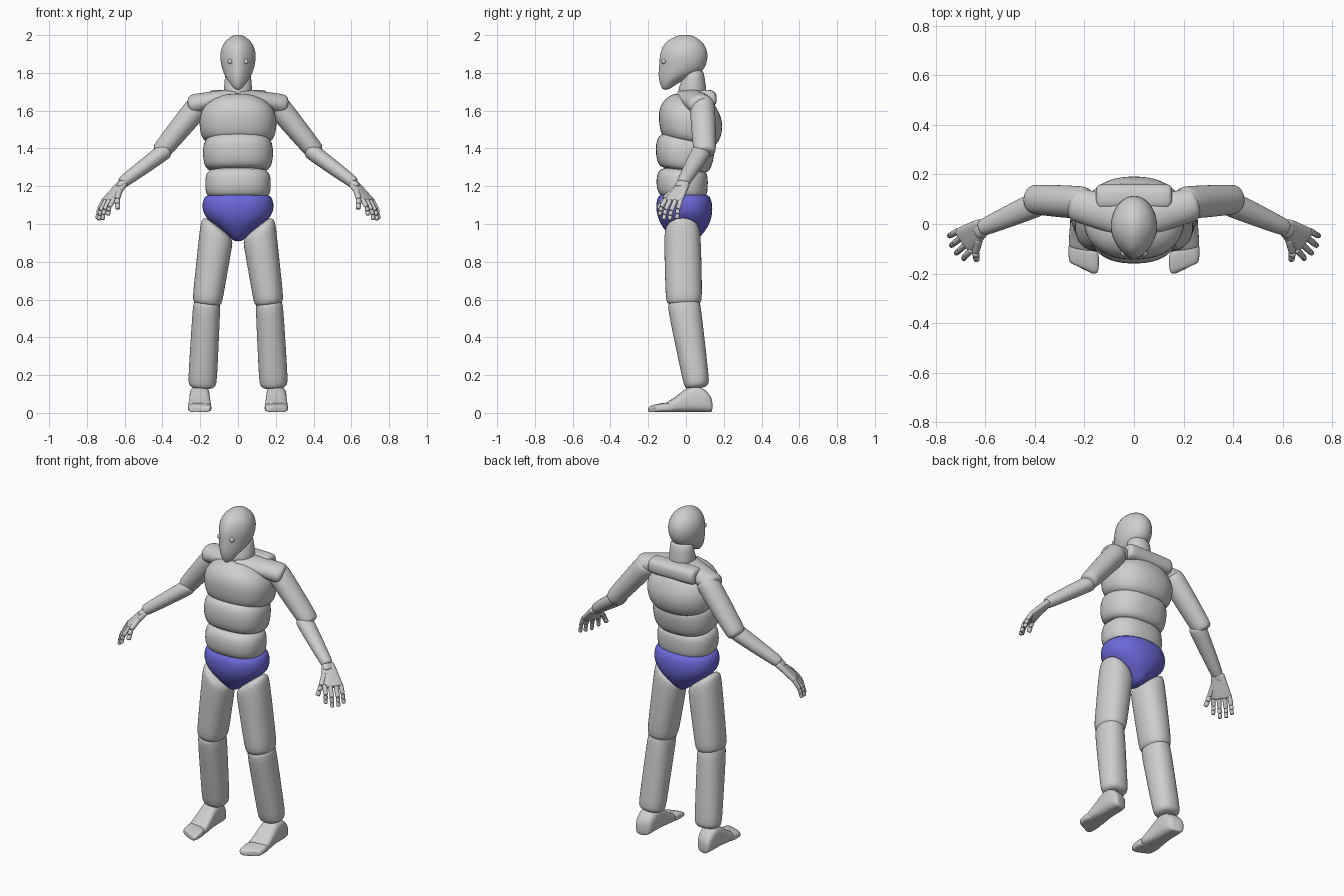
import bpy, bmesh, math
from mathutils import Vector as Vec

if "Cube" in bpy.data.objects:
    bpy.data.objects.remove(bpy.data.objects["Cube"])


def material(name, rgb):
    m = bpy.data.materials.new(name)
    m.use_nodes = True
    m.diffuse_color = (*rgb, 1)
    m.node_tree.nodes["Principled BSDF"].inputs["Base Color"].default_value = (*rgb, 1)
    return m


GREY = material("light_grey", (0.62, 0.62, 0.62))
BLUE = material("violet_blue", (0.15, 0.14, 0.70))


def loft(name, rings, mat=GREY, power=2, beak=0, segs=28):
    """Skin a closed tube over rings of (centre, side vector, depth vector)."""
    bm = bmesh.new()
    loops = []
    for c, u, v in rings:
        loop = []
        for i in range(segs):
            a = math.tau * i / segs
            x, y = (math.copysign(abs(k) ** (2 / power), k) for k in (math.cos(a), math.sin(a)))
            if y < 0:
                x *= 1 - beak * y * y
            loop.append(bm.verts.new(Vec(c) + Vec(u) * x + Vec(v) * y))
        loops.append(loop)
    for p, q in zip(loops, loops[1:]):
        for i in range(segs):
            j = (i + 1) % segs
            bm.faces.new((p[i], p[j], q[j], q[i]))
    bm.faces.new(loops[0])
    bm.faces.new(loops[-1])
    bmesh.ops.recalc_face_normals(bm, faces=bm.faces)
    for f in bm.faces:
        f.smooth = True
    me = bpy.data.meshes.new(name)
    bm.to_mesh(me)
    bm.free()
    me.materials.append(mat)
    ob = bpy.data.objects.new(name, me)
    bpy.context.collection.objects.link(ob)
    ob.modifiers.new("smooth", "SUBSURF").levels = 1
    ob.modifiers["smooth"].render_levels = 1
    return ob


def stack(name, rows, tilt=0, **kw):
    """Loft over level sections of (z, half width, front y, back y)."""
    rings = []
    for z, w, f, b in rows:
        m, d = (f + b) / 2, (b - f) / 2
        rings.append(((0, m, z - tilt * m), (w, 0, 0), (0, d, -tilt * d)))
    return loft(name, rings, **kw)


def limb(name, a, b, size0, size1, side=1, ref=(0, 1, 0), bulge=0, slant=0, soft=0.6, **kw):
    """Tapered segment with rounded ends; sizes are (across, along ref)."""
    flip = Vec((side, 1, 1))
    a, b, ref = Vec(a) * flip, Vec(b) * flip, Vec(ref) * flip
    axis = b - a
    length = axis.length
    axis.normalize()
    v = (ref - axis * ref.dot(axis)).normalized()
    u = v.cross(axis)
    ends = [(0, 0.5), (0.12, 0.76), (0.45, 0.94), (1, 1)]
    r0, r1 = (min(min(s) * soft, length * 0.3) for s in (size0, size1))
    steps = [(r0 * d / length, k) for d, k in ends] + [(0.5, 1 + bulge)]
    steps += [(1 - r1 * d / length, k) for d, k in reversed(ends)]
    rings = []
    for t, k in steps:
        w, d = (s0 + (s1 - s0) * t for s0, s1 in zip(size0, size1))
        su = u * (w * k)
        su.z += slant * (1 - t) ** 3 * su.x * side
        rings.append((a.lerp(b, t), su, v * (d * k)))
    return loft(name, rings, **kw)


# Head, eyes and neck
stack("head", [(1.71, .012, -.12, -.095), (1.725, .028, -.132, -.07), (1.755, .05, -.142, -.03),
               (1.785, .07, -.146, .05), (1.815, .083, -.145, .095), (1.85, .092, -.142, .11),
               (1.89, .096, -.14, .117), (1.93, .09, -.13, .11), (1.965, .072, -.107, .088),
               (1.99, .042, -.065, .052), (2.002, .015, -.03, .02)], beak=.28)
for side, tag in ((1, "left_"), (-1, "right_")):
    bpy.ops.mesh.primitive_uv_sphere_add(segments=20, ring_count=12, radius=.014,
                                         location=(.041 * side, -.117, 1.86))
    eye = bpy.context.object
    eye.name = tag + "eye"
    eye.data.materials.append(GREY)
    bpy.ops.object.shade_smooth()
stack("neck", [(1.66, .078, -.05, .115), (1.72, .075, -.04, .107), (1.77, .07, -.02, .1),
               (1.83, .066, -.01, .09)])

# Torso segments, each bulging over the next
stack("chest", [(1.43, .13, -.1, .12), (1.44, .175, -.125, .15), (1.47, .197, -.138, .175),
                (1.52, .205, -.145, .192), (1.57, .206, -.145, .195), (1.62, .188, -.128, .18),
                (1.66, .14, -.09, .155), (1.69, .07, -.045, .12)], tilt=.2, power=2.3)
stack("upper_abdomen", [(1.28, .13, -.11, .09), (1.287, .165, -.14, .115), (1.315, .182, -.156, .135),
                        (1.38, .189, -.163, .15), (1.43, .182, -.155, .155), (1.46, .165, -.135, .145),
                        (1.475, .11, -.09, .1)], tilt=.13, power=2.4)
stack("lower_abdomen", [(1.13, .13, -.11, .08), (1.145, .163, -.14, .105), (1.175, .174, -.155, .115),
                        (1.23, .176, -.158, .117), (1.27, .168, -.15, .115), (1.3, .14, -.12, .09)],
      tilt=.05, power=2.4)
stack("pelvis", [(.908, .015, -.045, .04), (.92, .035, -.07, .065), (.96, .085, -.107, .1),
                 (1.0, .135, -.135, .125), (1.04, .178, -.152, .138), (1.085, .192, -.16, .142),
                 (1.13, .186, -.156, .135), (1.155, .168, -.142, .12), (1.163, .12, -.1, .08)],
      mat=BLUE, power=2.2)
limb("upper_back", (-.155, .108, 1.663), (.155, .108, 1.663), (.048, .055), (.048, .055), power=2.6)

# Finger knuckles, bends and tips
FINGERS = {
    "index": ((.655, -.103, 1.135), (.682, -.13, 1.09), (.688, -.14, 1.045)),
    "middle": ((.679, -.082, 1.128), (.707, -.108, 1.075), (.718, -.118, 1.022)),
    "ring": ((.698, -.055, 1.125), (.727, -.078, 1.07), (.738, -.087, 1.02)),
    "little": ((.708, -.027, 1.13), (.735, -.042, 1.078), (.746, -.048, 1.027)),
    "thumb": ((.625, -.06, 1.18), (.64, -.115, 1.132), (.636, -.145, 1.08)),
}

for side, tag in ((1, "left_"), (-1, "right_")):
    # Shoulder and arm
    limb(tag + "collar", (-.01, .01, 1.685), (.255, .085, 1.628), (.036, .075), (.058, .07), side)
    limb(tag + "upper_arm", (.19, .085, 1.65), (.418, .1, 1.372), (.066, .068), (.051, .06), side, bulge=.02)
    limb(tag + "forearm", (.375, .088, 1.395), (.618, -.018, 1.215), (.046, .054), (.032, .034), side, bulge=.03)
    limb(tag + "wrist", (.595, -.008, 1.23), (.635, -.03, 1.19), (.024, .03), (.022, .036), side)

    # Hand
    spread = (-.055, -.08, 0)
    limb(tag + "palm", (.607, -.008, 1.22), (.69, -.07, 1.118), (.02, .036), (.018, .06), side,
         ref=spread, power=2.6)
    for finger, (a, b, c) in FINGERS.items():
        r = .017 if finger == "thumb" else .014
        tip = Vec(b).lerp(Vec(c), .5)
        for part, p, q, k in (("base", a, b, 1), ("middle", b, tip, .92), ("tip", tip, c, .85)):
            limb(f"{tag}{finger}_{part}", p, q, (r * k, r * k), (r * k * .9, r * k * .9), side,
                 ref=spread, segs=12, soft=.4)

    # Leg
    limb(tag + "thigh", (.108, -.02, .99), (.166, -.01, .565), (.088, .097), (.08, .097), side,
         slant=.65, soft=.55, power=2.2, bulge=.01)
    limb(tag + "shin", (.164, -.016, .605), (.19, .06, .13), (.073, .09), (.077, .068), side,
         soft=.6, power=2.2)

    # Foot and toes: sections of (y, half width, top)
    def shoe(name, rows, slant, power):
        loft(tag + name, [((.203 * side, y, h / 2 + .004), (w * side, slant, 0), (0, 0, h / 2))
                          for y, w, h in rows], power=power)
    shoe("foot", [(.135, .03, .06), (.128, .042, .085), (.1, .052, .122), (.055, .054, .142),
                  (.015, .054, .137), (-.03, .057, .1), (-.075, .061, .066), (-.105, .06, .052),
                  (-.112, .045, .04)], .008, 3)
    shoe("toes", [(-.085, .045, .04), (-.092, .06, .052), (-.13, .063, .047), (-.168, .06, .038),
                  (-.18, .054, .032), (-.184, .035, .02)], .02, 3.5)
